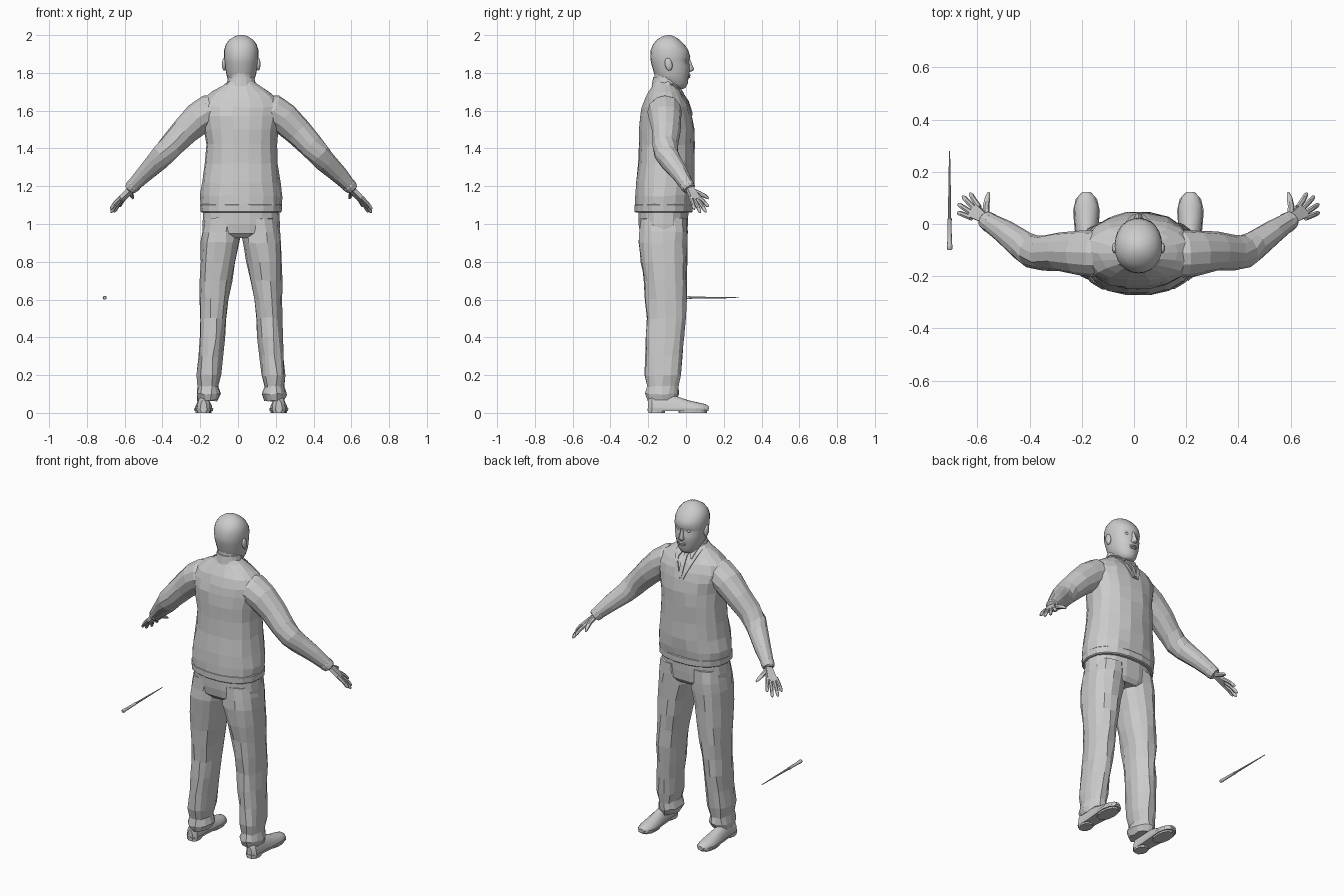
import bpy, bmesh, math, random
from mathutils import Vector as V
from mathutils.bvhtree import BVHTree

random.seed(4)
CX = 0.017          # the figure stands slightly off the origin


def finish(bm, name, smooth=0):
    bmesh.ops.recalc_face_normals(bm, faces=bm.faces)
    me = bpy.data.meshes.new(name)
    bm.to_mesh(me)
    bm.free()
    ob = bpy.data.objects.new(name, me)
    bpy.context.collection.objects.link(ob)
    if smooth:
        bpy.ops.object.select_all(action='DESELECT')
        ob.select_set(True)
        bpy.context.view_layer.objects.active = ob
        bpy.ops.object.shade_smooth_by_angle(angle=math.radians(smooth))
    return ob


def loft(name, rings, smooth=0, jitter=0.0):
    bm = bmesh.new()
    vs = [[bm.verts.new(p + V([random.uniform(-jitter, jitter) for _ in 'xyz'])) for p in r] for r in rings]
    n = len(vs[0])
    for a, b in zip(vs, vs[1:]):
        for i in range(n):
            bm.faces.new((a[i], a[(i + 1) % n], b[(i + 1) % n], b[i]))
    bm.faces.new(vs[0])
    bm.faces.new(vs[-1])
    return finish(bm, name, smooth)


def sgnpow(v, e):
    return math.copysign(abs(v) ** e, v)


def ring(z, yb, yf, hx, x=CX, n=18, e=0.88):
    """Horizontal rounded section from back to front."""
    out = []
    for i in range(n):
        a = 2 * math.pi * i / n
        out.append(V((x + hx * sgnpow(math.cos(a), e),
                      (yb + yf) / 2 + (yf - yb) / 2 * sgnpow(math.sin(a), e), z)))
    return out


def tube(name, pts, n=10, smooth=0, jitter=0.0):
    """Tube through (point, radius) pairs."""
    rings = []
    P = [V(p) for p, _ in pts]
    for i, (p, r) in enumerate(pts):
        t = (P[min(i + 1, len(P) - 1)] - P[max(i - 1, 0)]).normalized()
        u = t.cross(V((0, 0, 1)) if abs(t.z) < 0.95 else V((0, 1, 0))).normalized()
        w = t.cross(u)
        rings.append([P[i] + r * (math.cos(2 * math.pi * k / n) * u + math.sin(2 * math.pi * k / n) * w)
                      for k in range(n)])
    return loft(name, rings, smooth, jitter)


def ball(name, loc, size, seg=12, rot=0):
    bm = bmesh.new()
    bmesh.ops.create_uvsphere(bm, u_segments=seg, v_segments=8, radius=1)
    for v in bm.verts:
        v.co = V((v.co.x * size[0], v.co.y * size[1], v.co.z * size[2]))
    ob = finish(bm, name, 60)
    ob.location = loc
    ob.rotation_euler.x = rot
    return ob


# sweater body, with a hem band under the loose fold
sweater = loft("sweater", [ring(*r) for r in [
    (1.075, -.255, .02, .205), (1.10, -.27, .035, .213), (1.15, -.272, .042, .216),
    (1.22, -.268, .044, .205), (1.32, -.255, .045, .195), (1.42, -.25, .045, .188),
    (1.50, -.252, .044, .195), (1.57, -.247, .035, .208), (1.62, -.235, .02, .212),
    (1.665, -.215, -.002, .195), (1.70, -.195, -.025, .15), (1.735, -.178, -.048, .095),
    (1.755, -.17, -.06, .07)]], jitter=.004)
loft("hem_band", [ring(*r) for r in [
    (1.06, -.268, .03, .208), (1.065, -.274, .036, .214), (1.10, -.274, .037, .217), (1.105, -.268, .033, .212)]])

# neck and head
loft("neck", [ring(z, b, f, w, n=14, e=1) for z, b, f, w in [
    (1.70, -.18, -.04, .07), (1.76, -.168, -.045, .064), (1.82, -.17, -.04, .068)]], 50)
head = loft("head", [ring(z, b, f, w, n=24, e=.95) for z, b, f, w in [
    (1.716, -.06, -.014, .022), (1.722, -.085, -.002, .04), (1.742, -.125, .009, .058),
    (1.765, -.155, .012, .07), (1.785, -.165, .017, .077), (1.81, -.173, .02, .082), (1.835, -.18, .02, .086),
    (1.855, -.185, .018, .088), (1.87, -.188, .018, .09), (1.885, -.189, .023, .091), (1.92, -.187, .012, .091),
    (1.95, -.175, -.008, .082), (1.975, -.155, -.033, .064), (1.992, -.128, -.06, .038), (2.0, -.105, -.08, .015)]], 45)
# eye sockets
for v in head.data.vertices:
    for s in (-1, 1):
        d = math.hypot(v.co.x - CX - s * .034, v.co.z - 1.862)
        if v.co.y > -.05 and d < .024:
            v.co.y -= .011 * (1 - d / .03)
for s, side in ((-1, "left"), (1, "right")):
    ball(side + "_eye", (CX + s * .033, -.004, 1.862), (.014, .012, .009))
    ball(side + "_ear", (CX + s * .091, -.092, 1.845), (.011, .02, .034), rot=.2)
# nose and lips
loft("nose", [ring(z, -.005, f, w, n=8, e=1) for z, f, w in [
    (1.806, .025, .012), (1.812, .038, .019), (1.822, .043, .017), (1.845, .032, .011), (1.878, .02, .008)]], 50)
ball("upper_lip", (CX, .014, 1.787), (.026, .011, .006))
ball("lower_lip", (CX, .012, 1.777), (.022, .011, .006))

# points on the chest surface, for the neckline parts
tree = BVHTree.FromPolygons([v.co for v in sweater.data.vertices], [p.vertices[:] for p in sweater.data.polygons])


def chest(x, z, off=.003):
    hit = tree.ray_cast(V((CX + x, 1, z)), V((0, -1, 0)))[0]
    return V((CX + x, (hit.y if hit else -.06) + off, z))


def strip(name, rows, off, thick=.006):
    """Cloth strip on the chest from (x left, x right, z) rows."""
    bm = bmesh.new()
    vs = [[bm.verts.new(chest(a + (b - a) * t / 4, z, off)) for t in range(5)] for a, b, z in rows]
    for p, q in zip(vs, vs[1:]):
        for i in range(4):
            bm.faces.new((p[i], q[i], q[i + 1], p[i + 1]))
    ob = finish(bm, name)
    m = ob.modifiers.new("thickness", 'SOLIDIFY')
    m.thickness = thick
    m.offset = 0
    return ob


# v-neck, tie, shirt collar
strip("tie", [(-.014, .014, 1.735), (-.017, .017, 1.71), (-.01, .01, 1.70), (-.013, .013, 1.65), (-.009, .009, 1.585)], .006)
for s, side in ((-1, "left"), (1, "right")):
    strip(side + "_neck_ribbing", [(s * (w - .008), s * (w + .012), z) for w, z in
                                   [(.068, 1.74), (.06, 1.71), (.042, 1.66), (.022, 1.61), (.008, 1.575)]], .003)
    strip(side + "_collar_point", [(s * .012, s * .062, 1.75), (s * .018, s * .056, 1.725), (s * .038, s * .046, 1.69)], .008)
loft("shirt_collar", [ring(z, b, f, w, n=16, e=1) for z, b, f, w in [
    (1.73, -.182, -.035, .078), (1.76, -.177, -.042, .073), (1.778, -.174, -.05, .069)]])

# trouser seat
loft("trouser_seat", [ring(*r) for r in [
    (.925, -.22, -.01, .16), (.95, -.245, .008, .203), (1.0, -.253, .012, .205), (1.08, -.255, .015, .2)]])

for s, side in ((-1, "left"), (1, "right")):
    def P(d, y, z):
        return V((CX + s * d, y, z))

    # trouser leg: z, back, front, inner and outer distance from the middle
    rows = [(.065, -.2, -.055, .125, .23), (.10, -.215, -.04, .108, .238), (.14, -.205, -.042, .12, .228),
            (.20, -.218, -.028, .108, .232), (.30, -.215, -.02, .1, .226), (.40, -.213, -.01, .088, .222),
            (.50, -.208, -.003, .08, .218), (.60, -.217, .002, .068, .217), (.70, -.225, .003, .05, .216),
            (.80, -.24, .005, .03, .215), (.90, -.25, .007, .008, .212), (.96, -.248, .008, .0, .206),
            (1.03, -.245, .008, .005, .195)]
    loft(side + "_trouser_leg", [ring(z, b, f, (o - i) / 2, CX + s * (i + o) / 2, 14) for z, b, f, i, o in rows], jitter=.005)

    # shoe: sole, heel block, and upper lofted from heel to toe
    def outline(z, k):
        prof = [(-.203, .018), (-.18, .036), (-.1, .037), (-.02, .044), (.05, .05), (.095, .04), (.12, .018)]
        edge = [(w, y) for y, w in prof] + [(-w, y) for y, w in reversed(prof)]
        return [P(.199 + w * k, y, z) for w, y in edge]
    loft(side + "_sole", [outline(.01, .97), outline(.024, 1.03)])
    loft(side + "_heel", [ring(z, -.2, -.11, .036, CX + s * .199, 10) for z in (0, .013)])
    loft(side + "_ball_sole", [ring(z, -.04, .11, .043, CX + s * .199, 12) for z in (0, .013)])
    loft(side + "_shoe", [[P(.199 + w * math.cos(a), y, .02 + h * max(0, math.sin(a)))
                           for a in [math.pi * k / 8 for k in range(9)]]
                          for y, w, h in [(-.2, .017, .05), (-.18, .035, .075), (-.1, .036, .08), (-.04, .042, .065),
                                          (.02, .047, .045), (.07, .046, .034), (.105, .033, .026), (.122, .015, .014)]], 40)

    # sleeve and shirt cuff
    tube(side + "_sleeve", [(P(.11, -.115, 1.605), .08), (P(.17, -.113, 1.595), .09), (P(.225, -.11, 1.56), .086),
                            (P(.30, -.105, 1.49), .075), (P(.365, -.11, 1.42), .067), (P(.41, -.105, 1.37), .063),
                            (P(.445, -.082, 1.332), .057), (P(.515, -.03, 1.262), .046), (P(.573, .008, 1.203), .036)],
         12, jitter=.002)
    tube(side + "_cuff", [(P(.562, .0, 1.212), .036), (P(.567, .004, 1.207), .039),
                          (P(.585, .016, 1.19), .035), (P(.587, .018, 1.187), .029)], 12)

    # palm: hull from the wrist to the knuckles
    knuckles = [(.614, .07, 1.14), (.628, .06, 1.13), (.641, .044, 1.125), (.646, .026, 1.132)]
    tips = [(.645, .118, 1.092), (.673, .106, 1.063), (.69, .076, 1.06), (.692, .044, 1.078)]
    up = V((s * .66, .35, .6)).normalized() * .011
    pts = [P(*k) for k in knuckles] + [P(.573, .032, 1.197), P(.59, .002, 1.19), P(.586, .05, 1.168)]
    bm = bmesh.new()
    for p in pts:
        bm.verts.new(p + up)
        bm.verts.new(p - up)
    bmesh.ops.convex_hull(bm, input=bm.verts)
    finish(bm, side + "_palm", 40)
    # fingers and thumb
    for i, (k, t) in enumerate(zip(knuckles, tips)):
        k, t = P(*k), P(*t)
        tube("%s_finger_%d" % (side, i + 1), [(k.lerp(t, -.15), .011), (k.lerp(t, .45) + up * .3, .0105),
                                              (k.lerp(t, .88), .009), (t, .004)], 7, 50)
    tube(side + "_thumb", [(P(.583, .03, 1.178), .015), (P(.584, .068, 1.163), .013), (P(.578, .1, 1.148), .011),
                           (P(.573, .12, 1.135), .005)], 7, 50)

# slim tapered stick floating beside the figure
tube("stick_handle", [((-.706, y, .61), r) for y, r in
                      [(-.1, .007), (-.095, .0105), (-.08, .0105), (-.075, .009), (.01, .0075), (.013, .0085), (.02, .0085), (.023, .006)]], 10, 35)
tube("stick_shaft", [((-.706, y, .61), r) for y, r in [(.02, .0062), (.15, .0045), (.28, .002)]], 10, 35)
